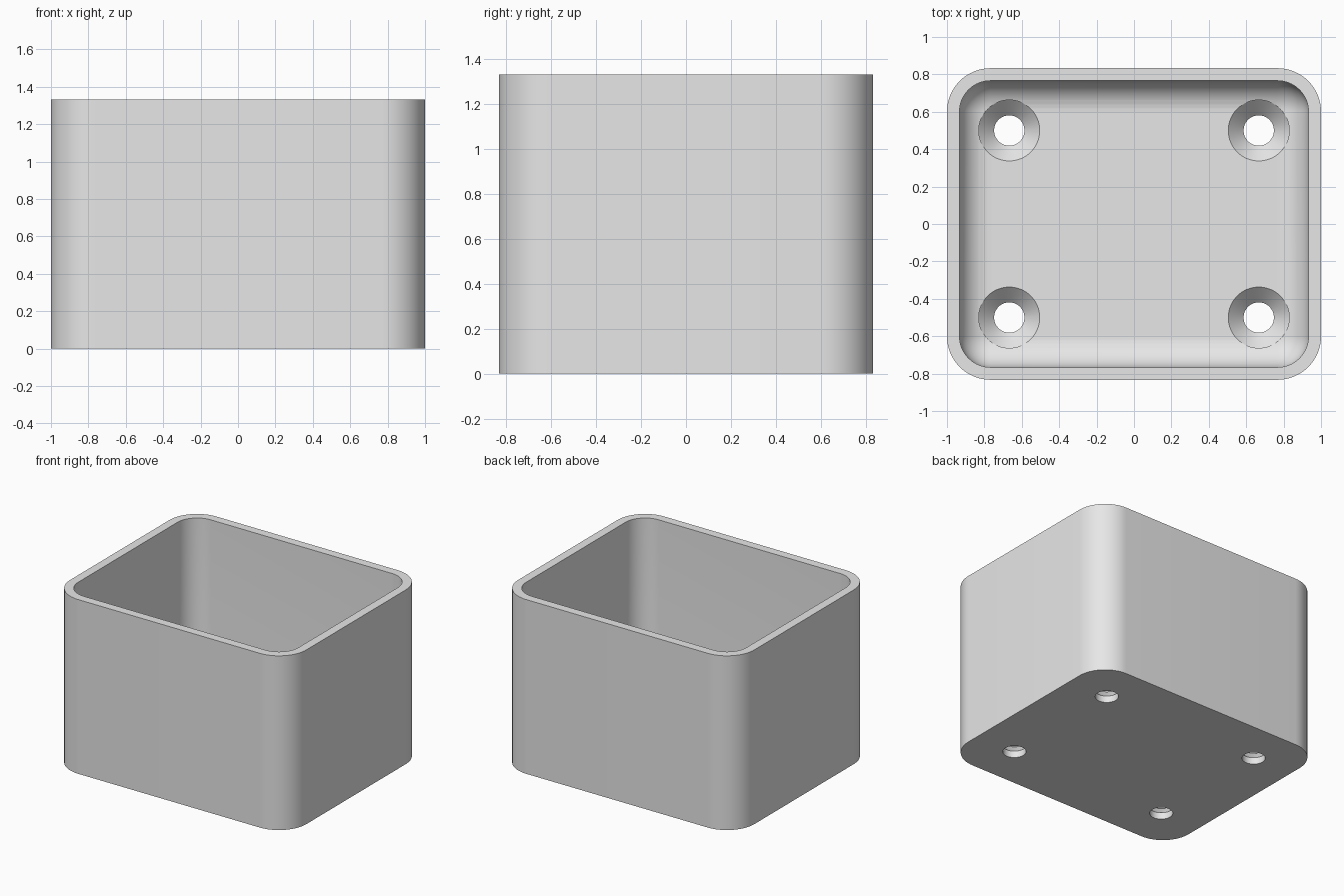
import bpy
import bmesh
from math import cos, sin, pi

cube = bpy.data.objects.get("Cube")
if cube:
    bpy.data.objects.remove(cube, do_unlink=True)

HALF_X, HALF_Y, HEIGHT = 1.0, 0.833, 1.333
WALL, FLOOR, CORNER = 0.067, 0.133, 0.233
FILLET = CORNER - WALL
CORNER_STEPS, FILLET_STEPS, HOLE_SIDES = 16, 12, 64

grey = bpy.data.materials.new("light grey")
grey.use_nodes = True
grey.diffuse_color = (0.8, 0.8, 0.8, 1)
grey.node_tree.nodes["Principled BSDF"].inputs["Base Color"].default_value = (0.8, 0.8, 0.8, 1)


def rounded_ring(bm, inset, z):
    """Ring of vertices around a rounded rectangle, inset from the outside."""
    r = max(CORNER - inset, 0.002)
    cx, cy = HALF_X - inset - r, HALF_Y - inset - r
    ring = []
    for q, (sx, sy) in enumerate([(1, 1), (-1, 1), (-1, -1), (1, -1)]):
        for i in range(CORNER_STEPS + 1):
            a = (q + i / CORNER_STEPS) * pi / 2
            ring.append(bm.verts.new((sx * cx + r * cos(a), sy * cy + r * sin(a), z)))
    return ring


def circle_ring(bm, x, y, r, z):
    return [bm.verts.new((x + r * cos(2 * pi * i / HOLE_SIDES),
                          y + r * sin(2 * pi * i / HOLE_SIDES), z))
            for i in range(HOLE_SIDES)]


def loft(bm, rings):
    """Join successive rings and cap both ends."""
    for a, b in zip(rings, rings[1:]):
        n = len(a)
        for i in range(n):
            j = (i + 1) % n
            bm.faces.new((a[i], a[j], b[j], b[i]))
    bm.faces.new(rings[0][::-1])
    bm.faces.new(rings[-1])


def make_object(name, bm):
    bmesh.ops.recalc_face_normals(bm, faces=bm.faces[:])
    mesh = bpy.data.meshes.new(name)
    bm.to_mesh(mesh)
    bm.free()
    mesh.materials.append(grey)
    obj = bpy.data.objects.new(name, mesh)
    bpy.context.collection.objects.link(obj)
    return obj


# Open box: outer wall, rim, inner wall, filleted floor
bm = bmesh.new()
rings = [rounded_ring(bm, 0, 0), rounded_ring(bm, 0, HEIGHT), rounded_ring(bm, WALL, HEIGHT)]
for i in range(FILLET_STEPS + 1):
    a = i / FILLET_STEPS * pi / 2
    rings.append(rounded_ring(bm, WALL + FILLET * (1 - cos(a)), FLOOR + FILLET * (1 - sin(a))))
loft(bm, rings)
box = make_object("open_box", bm)

# Countersunk screw holes
bm = bmesh.new()
profile = [(0.081, -0.1), (0.081, 0.051), (0.163, FLOOR), (0.163, 0.3)]
for x in (-0.667, 0.667):
    for y in (-0.5, 0.5):
        loft(bm, [circle_ring(bm, x, y, r, z) for r, z in profile])
cutter = make_object("hole_cutter", bm)
cutter.hide_render = True

cut = box.modifiers.new("screw_holes", 'BOOLEAN')
cut.operation = 'DIFFERENCE'
cut.solver = 'EXACT'
cut.object = cutter

bpy.ops.object.select_all(action='DESELECT')
box.select_set(True)
bpy.context.view_layer.objects.active = box
bpy.ops.object.modifier_apply(modifier=cut.name)
bpy.data.objects.remove(cutter, do_unlink=True)
bpy.ops.object.shade_smooth_by_angle(angle=pi / 6)
